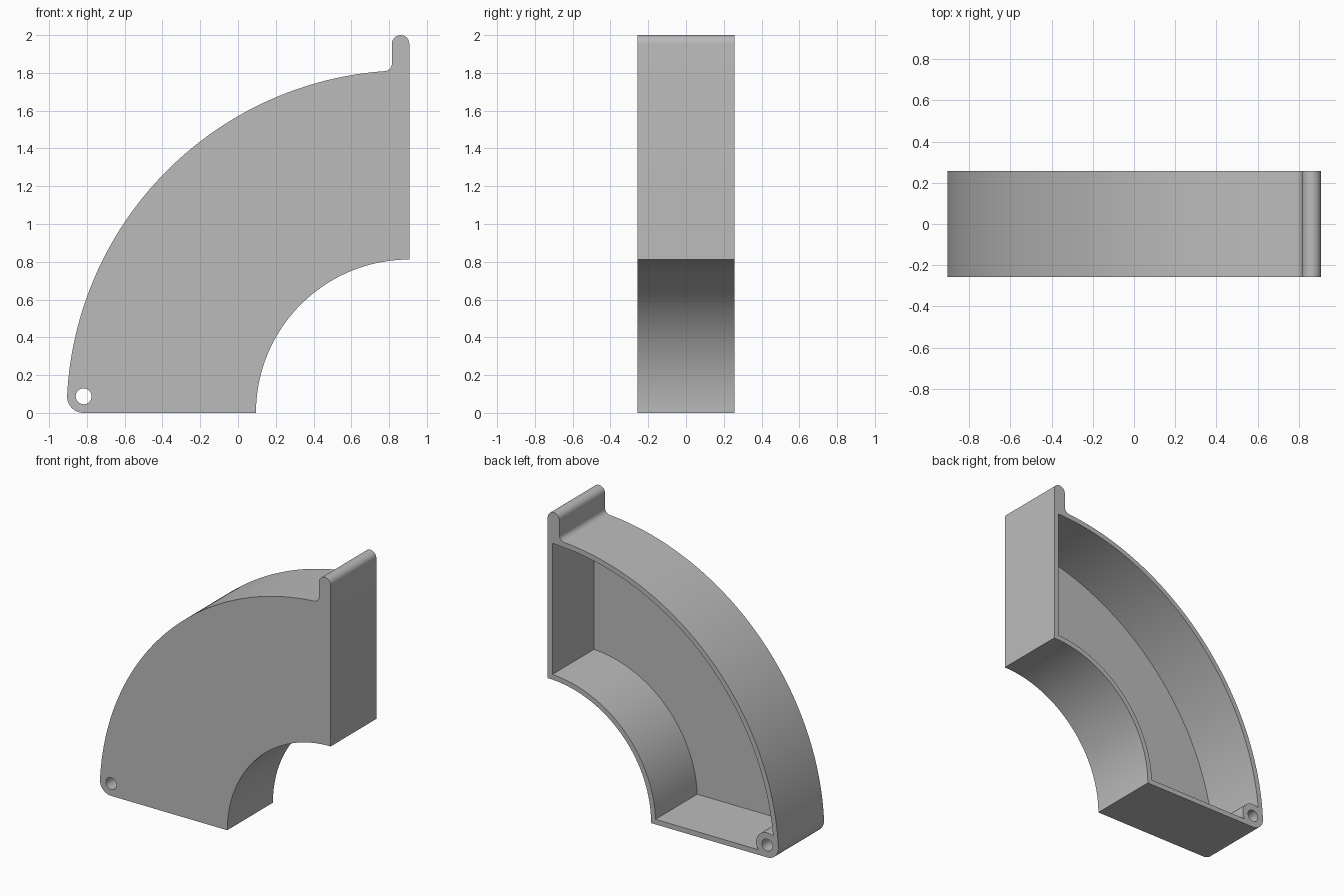
import bpy, bmesh
from math import sin, cos, acos, asin, atan2, sqrt, pi, radians

cube = bpy.data.objects.get("Cube")
if cube:
    bpy.data.objects.remove(cube, do_unlink=True)

X_END = 0.907            # flat end, also the x of the bend centre
R_OUT, R_IN = 1.814, 0.812
HALF = 0.256             # half depth
WALL, FLOOR = 0.036, 0.045
R_BOSS, R_HOLE = 0.0875, 0.042
TAB_X, FILLET = 0.815, 0.04

# Pin boss touches both the bottom face and the outer arc
boss_x = X_END - sqrt((R_OUT - R_BOSS) ** 2 - R_BOSS ** 2)
boss = (boss_x, R_BOSS)
bend = (X_END, 0)
boss_dist = R_OUT - R_BOSS
boss_dir = pi - asin(R_BOSS / boss_dist)


def arc(centre, r, a0, a1, n):
    return [(centre[0] + r * cos(a0 + (a1 - a0) * i / n),
             centre[1] + r * sin(a0 + (a1 - a0) * i / n)) for i in range(n + 1)]


def prism(name, outline, y0, y1):
    """Extrude an x-z outline along y."""
    bm = bmesh.new()
    face = bm.faces.new([bm.verts.new((x, y0, z)) for x, z in outline])
    ext = bmesh.ops.extrude_face_region(bm, geom=[face])
    verts = [g for g in ext["geom"] if isinstance(g, bmesh.types.BMVert)]
    bmesh.ops.translate(bm, verts=verts, vec=(0, y1 - y0, 0))
    bmesh.ops.recalc_face_normals(bm, faces=bm.faces)
    mesh = bpy.data.meshes.new(name)
    bm.to_mesh(mesh)
    bm.free()
    ob = bpy.data.objects.new(name, mesh)
    bpy.context.collection.objects.link(ob)
    return ob


# Outer silhouette: inner bend, rounded tab, fillet, outer bend, rounded corner
tab_r = (X_END - TAB_X) / 2
fil_x = TAB_X - FILLET
fil_z = sqrt((R_OUT + FILLET) ** 2 - (X_END - fil_x) ** 2)
fil_end = atan2(-fil_z, X_END - fil_x)
outline = arc(bend, R_IN, pi, pi / 2, 48)
outline += arc((X_END - tab_r, 2 - tab_r), tab_r, 0, pi, 20)
outline += arc((fil_x, fil_z), FILLET, 0, fil_end, 10)
outline += arc(bend, R_OUT, fil_end + pi, boss_dir, 72)[1:]
outline += arc(boss, R_BOSS, boss_dir, 1.5 * pi, 14)[1:]

# Cavity outline, stepping around the pin boss
r_o, r_i = R_OUT - WALL, R_IN + WALL
phi = acos((r_o ** 2 - boss_dist ** 2 - R_BOSS ** 2) / (2 * boss_dist * R_BOSS))
b0 = boss_dir - phi
b1 = asin((WALL - R_BOSS) / R_BOSS)
join = (boss[0] + R_BOSS * cos(b0), boss[1] + R_BOSS * sin(b0))
cavity = arc(bend, r_i, pi - asin(WALL / r_i), pi / 2 + asin(WALL / r_i), 48)
cavity += arc(bend, r_o, pi / 2 + asin(WALL / r_o),
              atan2(join[1], join[0] - X_END), 72)
cavity += arc(boss, R_BOSS, b0, b1, 20)[1:]

shell = prism("elbow_shell", outline, -HALF, HALF)
cutters = [prism("cavity_cutter", cavity, -HALF + FLOOR, HALF + 0.1),
           prism("pin_hole_cutter", arc(boss, R_HOLE, 0, 2 * pi, 32)[:-1],
                 -HALF - 0.1, HALF + 0.1)]

# Cut the cavity and the pin hole
bpy.context.view_layer.objects.active = shell
for cutter in cutters:
    cutter.hide_render = True
    mod = shell.modifiers.new(cutter.name, "BOOLEAN")
    mod.operation = "DIFFERENCE"
    mod.solver = "EXACT"
    mod.object = cutter
    bpy.ops.object.modifier_apply(modifier=mod.name)
    bpy.data.objects.remove(cutter, do_unlink=True)

# Plain grey material
grey = bpy.data.materials.new("plain_grey")
grey.use_nodes = True
colour = (0.5, 0.5, 0.5, 1)
grey.diffuse_color = colour
grey.node_tree.nodes["Principled BSDF"].inputs["Base Color"].default_value = colour
shell.data.materials.clear()
shell.data.materials.append(grey)

bpy.ops.object.select_all(action="DESELECT")
shell.select_set(True)
bpy.ops.object.shade_smooth_by_angle(angle=radians(30))
